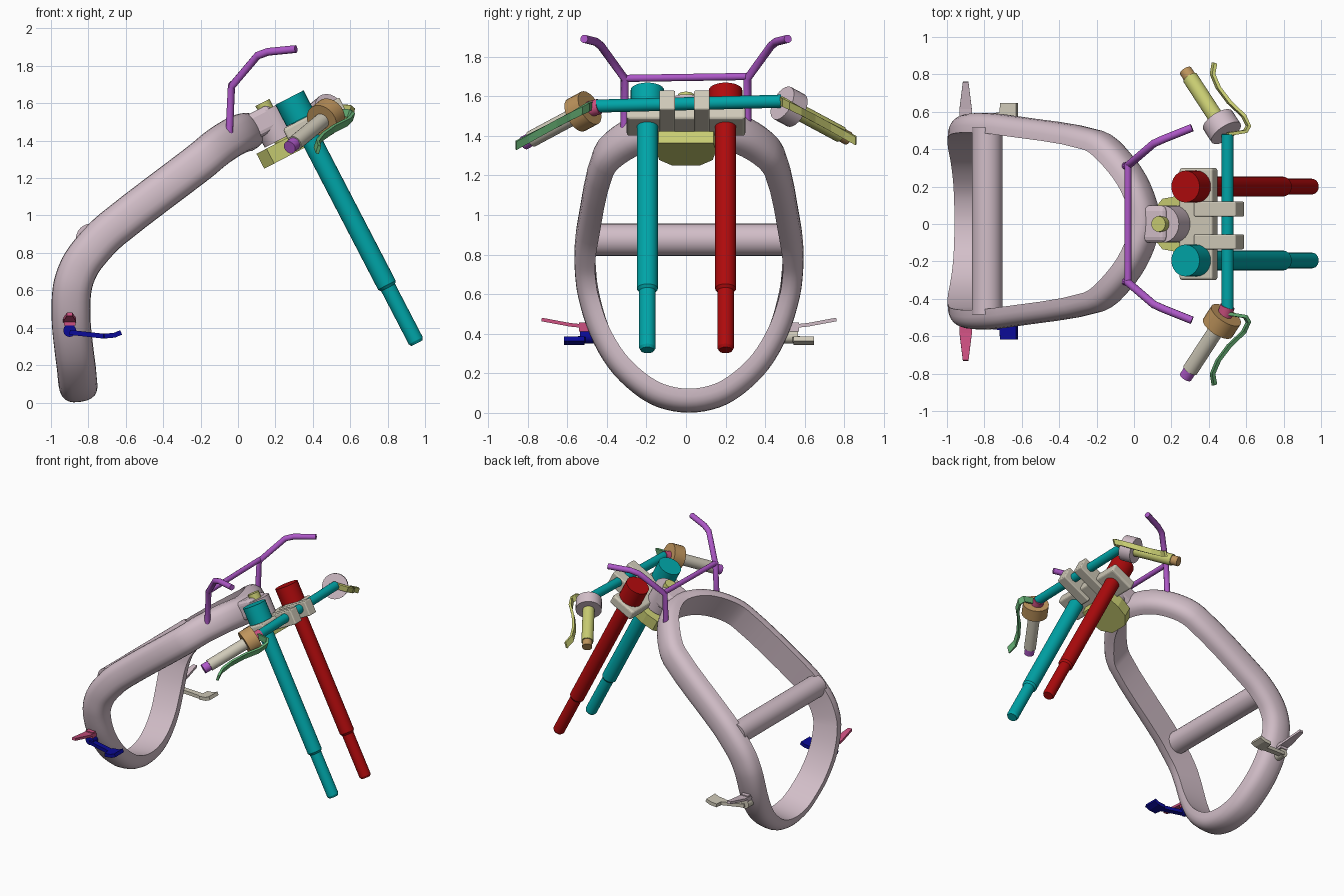
import bpy, bmesh
from math import sin, cos, pi, radians
from mathutils import Vector, Matrix

if "Cube" in bpy.data.objects:
    bpy.data.objects.remove(bpy.data.objects["Cube"])


def material(name, code):
    rgb = [int(code[i:i + 2], 16) / 255 for i in (0, 2, 4)]
    lin = [c / 12.92 if c < 0.04 else ((c + 0.055) / 1.055) ** 2.4 for c in rgb] + [1]
    m = bpy.data.materials.new(name)
    m.use_nodes = True
    m.diffuse_color = lin
    m.node_tree.nodes["Principled BSDF"].inputs["Base Color"].default_value = lin
    return m


ROSE = material("pale rose", "D2BEC8")
TEAL = material("teal", "00A5A8")
RED = material("red", "AE0A0C")
BEIGE = material("beige", "CFC9B8")
PURPLE = material("purple", "AE58C8")
LIME = material("yellow green", "C8CC72")
GREEN = material("green", "62AA70")
TAN = material("tan", "BE945C")
PINK = material("pink", "CC5080")
NAVY = material("navy", "0A0A96")

smooth = []
CY = 0.015                                   # frame centre line
AXIS = Vector((0.461, 0, -0.887))            # steering axis, pointing down
TILT = Matrix.Rotation(radians(-27.5), 4, 'Y')


def finish(name, bm, mat, rounded=False):
    bmesh.ops.recalc_face_normals(bm, faces=bm.faces[:])
    me = bpy.data.meshes.new(name)
    bm.to_mesh(me)
    bm.free()
    me.materials.append(mat)
    ob = bpy.data.objects.new(name, me)
    bpy.context.collection.objects.link(ob)
    if rounded:
        smooth.append(ob)
    return ob


def rod(name, a, b, r, mat, r2=None, sides=24):
    a, b = Vector(a), Vector(b)
    d = b - a
    mx = Matrix.Translation((a + b) / 2) @ d.to_track_quat('Z', 'Y').to_matrix().to_4x4()
    bm = bmesh.new()
    bmesh.ops.create_cone(bm, cap_ends=True, segments=sides, radius1=r,
                          radius2=r if r2 is None else r2, depth=d.length, matrix=mx)
    return finish(name, bm, mat, True)


def box(name, c, size, mat, turn=Matrix(), bevel=0.0):
    bm = bmesh.new()
    mx = Matrix.Translation(c) @ turn @ Matrix.Diagonal((*size, 1))
    bmesh.ops.create_cube(bm, size=1, matrix=mx)
    ob = finish(name, bm, mat)
    if bevel:
        mod = ob.modifiers.new("bevel", 'BEVEL')
        mod.width, mod.segments = bevel, 3
    return ob


def blade(name, stations, across, mat, thick=0.018):
    """Flat strip through (point, half width) stations."""
    bm = bmesh.new()
    across = Vector(across)
    rows = [[bm.verts.new(Vector(p) + across * w * k) for k in (-1, 1)] for p, w in stations]
    for (a, b), (c, d) in zip(rows, rows[1:]):
        bm.faces.new((a, b, d, c))
    ob = finish(name, bm, mat)
    mod = ob.modifiers.new("thickness", 'SOLIDIFY')
    mod.thickness, mod.offset = thick, 0
    return ob


def pipe(name, pts, r, mat):
    cu = bpy.data.curves.new(name, 'CURVE')
    cu.dimensions = '3D'
    cu.bevel_depth, cu.bevel_resolution, cu.use_fill_caps = r, 3, True
    sp = cu.splines.new('POLY')
    sp.points.add(len(pts) - 1)
    for q, p in zip(sp.points, pts):
        q.co = (*p, 1)
    cu.materials.append(mat)
    bpy.context.collection.objects.link(bpy.data.objects.new(name, cu))


# Main frame: closed bent loop with a D-shaped section; stations are x, y, z, pitch
half = [(-.85, 0, .06, -8), (-.853, .14, .085, -8), (-.86, .25, .15, -7), (-.875, .36, .26, -5),
        (-.892, .45, .42, 0), (-.888, .505, .6, 9), (-.85, .52, .72, 24), (-.78, .522, .82, 40),
        (-.67, .51, .93, 52), (-.2, .43, 1.29, 53), (-.08, .33, 1.385, 56),
        (.02, .18, 1.445, 60), (.07, 0, 1.46, 62)]
ctrl = [Vector(p) for p in half] + [Vector((x, -y, z, p)) for x, y, z, p in half[-2:0:-1]]
n, path = len(ctrl), []
for i in range(n):
    p0, p1, p2, p3 = (ctrl[(i + k) % n] for k in (-1, 0, 1, 2))
    m1, m2 = (p2 - p0) / 2, (p3 - p1) / 2
    span = (p2 - p1).xyz.length
    m1 = m1 * (2 * span / (span + (p1 - p0).xyz.length))
    m2 = m2 * (2 * span / (span + (p3 - p2).xyz.length))
    for k in range(4):
        t = k / 4
        path.append(p1 * (2*t**3 - 3*t*t + 1) + m1 * (t**3 - 2*t*t + t)
                    + p2 * (3*t*t - 2*t**3) + m2 * (t**3 - t*t))
section = []
for k in range(13):
    c, s = cos(pi * k / 12), sin(pi * k / 12)
    section.append((0.104 * abs(c) ** 0.75 * (1 if c > 0 else -1), 0.105 * abs(s) ** 0.75 - 0.048))
bm, rings = bmesh.new(), []
for i, p in enumerate(path):
    along = (path[(i + 1) % len(path)] - path[i - 1]).xyz.normalized()
    a = radians(p.w)
    wide = Vector((-cos(a), 0, sin(a)))
    out = wide.cross(along).normalized()
    rings.append([bm.verts.new(p.xyz + Vector((0, CY, 0)) + wide * u + out * v) for u, v in section])
for i, r in enumerate(rings):
    s = rings[(i + 1) % len(rings)]
    for k in range(len(r)):
        j = (k + 1) % len(r)
        bm.faces.new((r[k], r[j], s[j], s[k]))
finish("main_frame", bm, ROSE, True)
rod("frame_cross_tube", (-.785, CY - .5, .875), (-.785, CY + .5, .875), .082, ROSE)

# Steering head
top = Vector((.135, 0, 1.595))
rod("head_tube", top + AXIS * .035, top + AXIS * .21, .1, ROSE)
box("head_gusset", (.13, 0, 1.5), (.15, .2, .14), ROSE, TILT, .03)
rod("steering_stem", top - AXIS * .01, top + AXIS * .25, .042, LIME)
outline = [(-.13, .07), (-.07, .135), (.02, .15), (.115, .14)]
outline += [(x, -y) for x, y in reversed(outline)]
bm = bmesh.new()
face = bm.faces.new([bm.verts.new((x, y, -.045)) for x, y in outline])
ext = bmesh.ops.extrude_face_region(bm, geom=[face])
bmesh.ops.translate(bm, vec=(0, 0, .09), verts=[v for v in ext["geom"] if isinstance(v, bmesh.types.BMVert)])
bm.transform(Matrix.Translation((.235, 0, 1.35)) @ TILT)
finish("lower_clamp", bm, LIME)

# Fork legs
for side, y, mat in (("right", -.195, TEAL), ("left", .2, RED)):
    crown = Vector((.275, y, 1.63))
    rod(side + "_fork_cap", crown, crown + AXIS * .13, .085, mat)
    rod(side + "_fork_tube", crown + AXIS * .1, crown + AXIS * 1.13, .053, mat)
    rod(side + "_fork_collar", crown + AXIS * 1.13, crown + AXIS * 1.145, .053, mat, .042)
    rod(side + "_fork_slider", crown + AXIS * 1.14, crown + AXIS * 1.465, .042, mat)
    rod(side + "_fork_tip", crown + AXIS * 1.465, crown + AXIS * 1.48, .042, mat, .034)

# Upper clamp and handlebar
box("upper_clamp", (.345, 0, 1.475), (.2, .6, .075), BEIGE, TILT, .015)
for side, y in (("right", -.095), ("left", .08)):
    box(side + "_bar_clamp", (.455, y, 1.525), (.25, .08, .11), BEIGE, TILT, .008)
rod("handlebar", (.5, -.46, 1.55), (.5, .48, 1.575), .033, TEAL)

for side, s, hub, grip, tip, lever in (("right", -1, TAN, BEIGE, PURPLE, GREEN),
                                       ("left", 1, ROSE, LIME, TAN, LIME)):
    # Grip with its hub and end plug
    h = 1.555 + .012 * s
    start = Vector((.5, s * .475, h + .005))
    way = (Vector((.275, s * .82, h - .18)) - start).normalized()
    if s < 0:
        rod("right_bar_joint", start + Vector((0, .035, 0)), start + way * .05, .04, PINK)
    rod(side + "_grip_hub", start + way * .015, start + way * .105, .092, hub)
    rod(side + "_grip", start + way * .1, start + way * .4, .042, grip)
    rod(side + "_grip_plug", start + way * .4, start + way * .45, .035, tip)

    # Hand lever curving beside the grip
    bend = [(.5, .48), (.595, .495), (.612, .525), (.585, .58), (.51, .65), (.45, .73), (.42, .8), (.43, .86)]
    blade(side + "_hand_lever", [((x, s * y, h + .01 - .53 * (y - .48)), .022) for x, y in bend],
          (.3, 0, .95), lever)

    # Foot peg and pedal
    peg, pedal = (PINK, NAVY) if s < 0 else (ROSE, BEIGE)
    y = lambda d: CY + s * d
    blade(side + "_foot_peg", [((-.9, y(.5), .435), .035), ((-.9, y(.6), .445), .033),
                               ((-.9, y(.745), .472), .015)], (1, 0, 0), peg)
    box(side + "_peg_bracket", (-.9, y(.52), .435), (.06, .07, .045), peg)
    rod(side + "_pedal_pivot", (-.9, y(.48), .385), (-.9, y(.55), .385), .034, pedal)
    blade(side + "_pedal", [((-.9, y(.54), .375), .02), ((-.72, y(.56), .355), .022),
                            ((-.715, y(.58), .355), .052), ((-.66, y(.58), .36), .052),
                            ((-.625, y(.58), .375), .052)], (0, 1, 0), pedal, .026)

    # Upright of the guard rail
    pipe(side + "_guard_rail", [(-.047, s * .31, 1.44), (-.035, s * .31, 1.69), (.105, s * .43, 1.855),
                                (.16, s * .455, 1.875), (.31, s * .515, 1.89)], .021, PURPLE)
pipe("guard_cross_bar", [(-.033, -.325, 1.69), (-.033, .315, 1.7)], .019, PURPLE)

# Smooth shading on the round parts
bpy.ops.object.select_all(action='DESELECT')
for ob in smooth:
    ob.select_set(True)
bpy.context.view_layer.objects.active = smooth[0]
bpy.ops.object.shade_smooth_by_angle(angle=radians(35))
